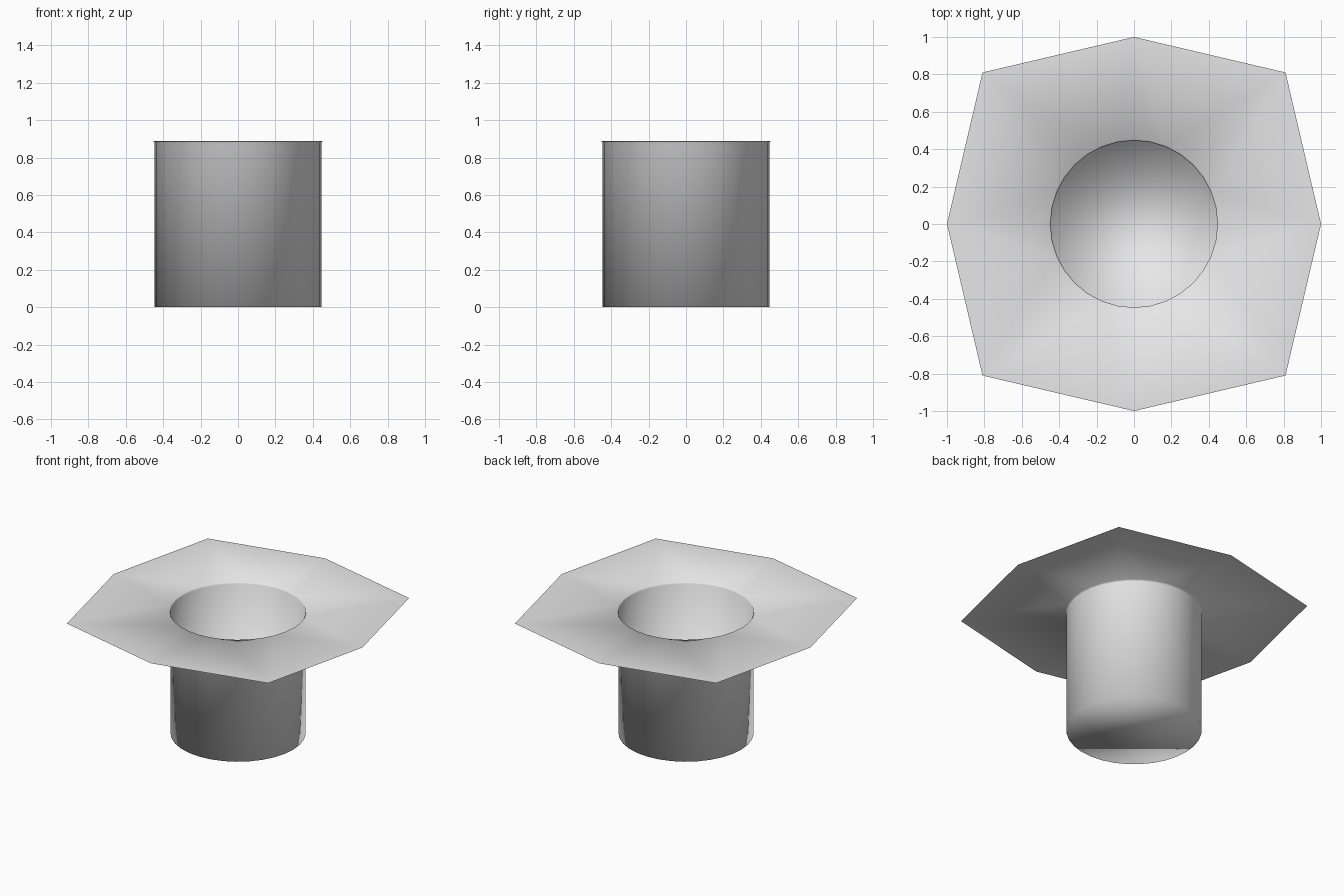
import bpy, bmesh, math

if "Cube" in bpy.data.objects:
    bpy.data.objects.remove(bpy.data.objects["Cube"])

SEG = 32          # sides of the round tube
STEP = SEG // 8   # tube sides per flange edge

grey = bpy.data.materials.new("light_grey")
grey.diffuse_color = (0.8, 0.8, 0.8, 1)
grey.use_nodes = True
grey.node_tree.nodes["Principled BSDF"].inputs["Base Color"].default_value = grey.diffuse_color

bm = bmesh.new()


def ring(radius, z):
    return [bm.verts.new((radius * math.cos(2 * math.pi * i / SEG),
                          radius * math.sin(2 * math.pi * i / SEG), z))
            for i in range(SEG)]


# Tube wall with a tiny flare at the rim, faces turned inward
rings = [ring(0.446, 0.0), ring(0.446, 0.88), ring(0.453, 0.89)]
for low, high in zip(rings, rings[1:]):
    for i in range(SEG):
        j = (i + 1) % SEG
        bm.faces.new((low[i], high[i], high[j], low[j]))

# Closed bottom, facing up
bm.faces.new(rings[0])

# Flat eight-cornered flange around the rim
rim = rings[-1]
corners = []
for k in range(8):
    r = 1.0 if k % 2 == 0 else 0.81 * math.sqrt(2)
    a = k * math.pi / 4
    corners.append(bm.verts.new((r * math.cos(a), r * math.sin(a), 0.89)))
for k in range(8):
    a, b = corners[k], corners[(k + 1) % 8]
    for s in range(STEP):
        i = k * STEP + s
        near = a if s < STEP // 2 else b
        bm.faces.new((near, rim[(i + 1) % SEG], rim[i]))
    bm.faces.new((a, b, rim[k * STEP + STEP // 2]))

for f in bm.faces:
    f.smooth = True

mesh = bpy.data.meshes.new("flanged_cup")
bm.to_mesh(mesh)
bm.free()
mesh.materials.append(grey)
cup = bpy.data.objects.new("flanged_cup", mesh)
bpy.context.collection.objects.link(cup)
